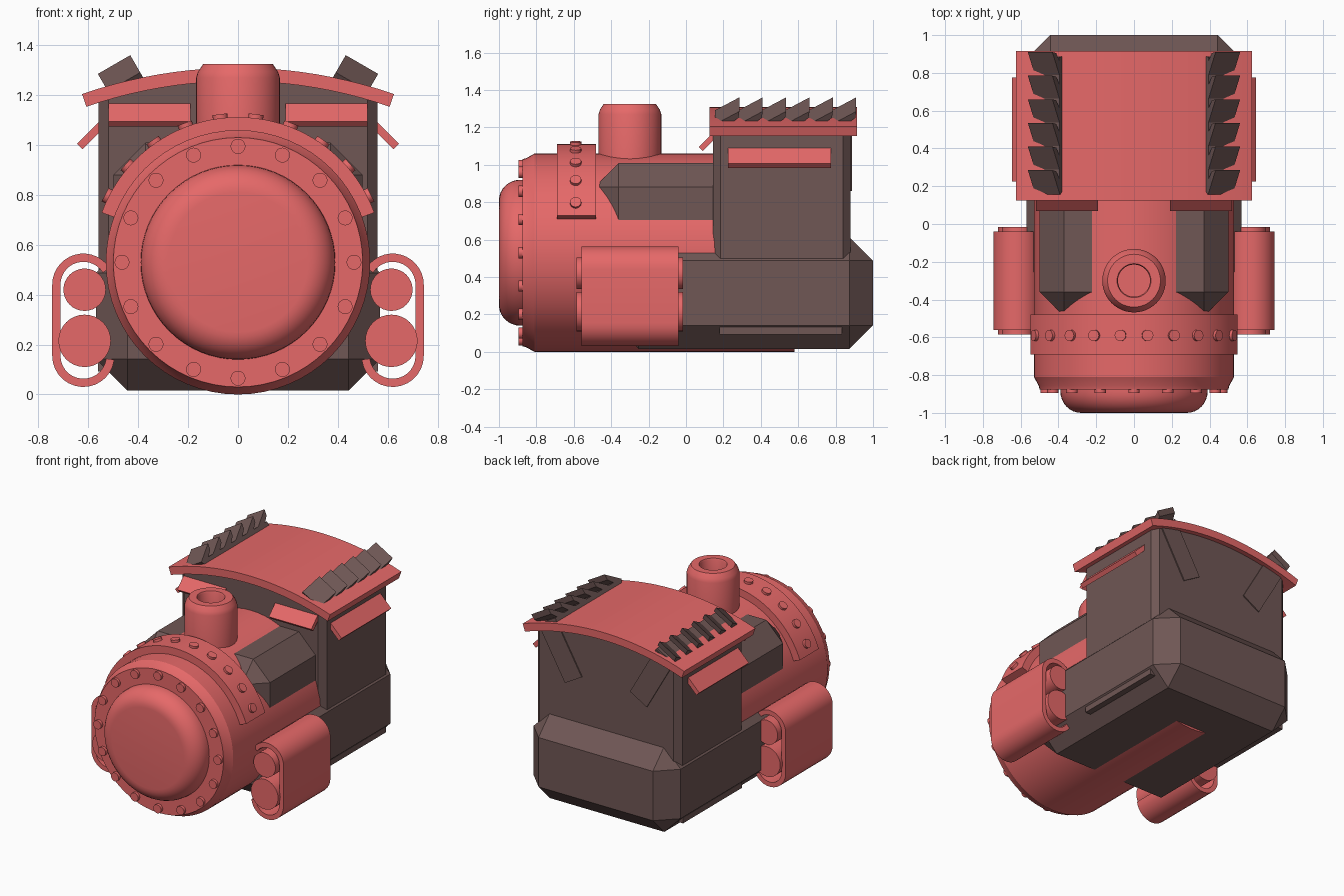
import bpy, bmesh
from math import sin, cos, pi, radians, sqrt
from mathutils import Matrix, Vector

if "Cube" in bpy.data.objects:
    bpy.data.objects.remove(bpy.data.objects["Cube"])


def material(name, rgb):
    m = bpy.data.materials.new(name)
    m.diffuse_color = (*rgb, 1)
    m.use_nodes = True
    m.node_tree.nodes["Principled BSDF"].inputs["Base Color"].default_value = m.diffuse_color
    return m


RED = material("red_paint", (0.79, 0.14, 0.14))
DARK = material("dark_metal", (0.16, 0.095, 0.09))
I = Matrix.Identity(4)
FORWARD = Matrix.Rotation(pi / 2, 4, 'X')      # turns a z axis into -y


def finish(name, bm, mat, M=I):
    bm.transform(M)
    bmesh.ops.recalc_face_normals(bm, faces=bm.faces)
    me = bpy.data.meshes.new(name)
    bm.to_mesh(me)
    bm.free()
    me.materials.append(mat)
    me.shade_smooth()
    me.set_sharp_from_angle(angle=radians(28))
    ob = bpy.data.objects.new(name, me)
    bpy.context.collection.objects.link(ob)
    return ob


def lathe(name, profile, mat, M=I, n=48):
    """Revolve (radius, height) points about z."""
    bm = bmesh.new()
    rings = [[bm.verts.new((r * sin(2 * pi * i / n), r * cos(2 * pi * i / n), h))
              for i in range(n)] for r, h in profile]
    for a, b in zip(rings, rings[1:]):
        for i in range(n):
            j = (i + 1) % n
            bm.faces.new((a[i], a[j], b[j], b[i]))
    bmesh.ops.remove_doubles(bm, verts=bm.verts, dist=1e-5)
    return finish(name, bm, mat, M)


def disc(name, r, h0, h1, mat, M=I, n=32):
    return lathe(name, [(0, h0), (r, h0), (r, h1), (0, h1)], mat, M, n)


def prism(name, pts, t0, t1, mat, M=I, axis='y', chamfer=0):
    """Extrude an xz (or yz) outline along y (or x)."""
    bm = bmesh.new()
    put = (lambda p, t: (p[0], t, p[1])) if axis == 'y' else (lambda p, t: (t, p[0], p[1]))
    a = [bm.verts.new(put(p, t0)) for p in pts]
    b = [bm.verts.new(put(p, t1)) for p in pts]
    bm.faces.new(a)
    bm.faces.new(b)
    for i in range(len(pts)):
        j = (i + 1) % len(pts)
        bm.faces.new((a[i], a[j], b[j], b[i]))
    if chamfer:
        edges = [e for e in bm.edges
                 if abs((e.verts[0].co - e.verts[1].co).normalized().z) > 0.99]
        bmesh.ops.bevel(bm, geom=edges, offset=chamfer, segments=1, affect='EDGES')
    return finish(name, bm, mat, M)


def box(name, lo, hi, mat, M=I, bevel=0):
    bm = bmesh.new()
    lo, hi = Vector(lo), Vector(hi)
    bmesh.ops.create_cube(bm, size=1, matrix=Matrix.Translation((lo + hi) / 2)
                          @ Matrix.Diagonal((*(hi - lo), 1)))
    if bevel:
        bmesh.ops.bevel(bm, geom=bm.edges[:], offset=bevel, segments=1, affect='EDGES')
    return finish(name, bm, mat, M)


def arc(cx, cz, r, a0, a1, n):
    return [(cx + r * cos(radians(a0 + (a1 - a0) * i / n)),
             cz + r * sin(radians(a0 + (a1 - a0) * i / n))) for i in range(n + 1)]


# boiler with its rounded front door
AXIS = Matrix.Translation((0, 0, 0.53))
door = [(0.28 + 0.11 * cos(i * pi / 16), 0.885 + 0.115 * sin(i * pi / 16)) for i in range(9)]
lathe("boiler", [(0, -0.58), (0.53, -0.58), (0.53, 0.81), (0.505, 0.855), (0.5, 0.875),
                 (0.39, 0.875)] + door + [(0, 1.0)], RED, AXIS @ FORWARD, 64)
for i in range(16):
    a = i * pi / 8
    disc("door_rivet", 0.03, 0.86, 0.895, RED,
         Matrix.Translation((0.465 * cos(a), 0, 0.53 + 0.465 * sin(a))) @ FORWARD, 16)

# riveted strap over the boiler
prism("boiler_band", arc(0, 0.53, 0.582, 20, 160, 40) + arc(0, 0.53, 0.52, 160, 20, 40),
      -0.69, -0.48, RED)
for i in range(10):
    disc("band_rivet", 0.03, 0.57, 0.598, RED, Matrix.Translation((0, -0.59, 0.53))
         @ Matrix.Rotation(radians(-63 + 14 * i), 4, 'Y'), 16)

# chimney with a hollow top
lathe("chimney", [(0.168, 0.95), (0.168, 1.27), (0.16, 1.295), (0.14, 1.325), (0.09, 1.325),
                  (0.085, 1.315), (0.085, 1.15), (0, 1.15)], RED,
      Matrix.Translation((0, -0.3, 0)))

# chamfered base and the tanks emerging from the boiler
box("base", (-0.57, -0.38, 0.015), (0.57, 1.0, 0.615), DARK, bevel=0.127)
box("side_tanks", (-0.5, -0.49, 0.4), (0.5, 0.4, 1.01), DARK, bevel=0.13)

# cab with an arched top under the roof
ZC = -0.602
h = radians(17.5)
cab_top = [(1.87 * sin(h * (1 - i / 6)), ZC + 1.87 * cos(h * (1 - i / 6))) for i in range(13)]
cab_top[0], cab_top[-1] = (0.56, cab_top[0][1]), (-0.56, cab_top[-1][1])
prism("cab", [(-0.56, 0.3), (0.56, 0.3)] + cab_top, 0.145, 0.88, DARK, chamfer=0.04)
prism("roof", arc(0, ZC, 1.912, 70.9, 109.1, 20) + arc(0, ZC, 1.858, 109.1, 70.9, 20),
      0.125, 0.915, RED)

for s in (-1, 1):
    # window visors on the front and the sides
    box("front_visor", (-0.165, -0.05, -0.015), (0.165, 0.05, 0.015), RED,
        Matrix.Translation((s * 0.355, 0.115, 1.12)) @ Matrix.Rotation(pi / 4, 4, 'X'))
    box("side_visor", (-0.06, 0.225, -0.016), (0.06, 0.775, 0.016), RED,
        Matrix.Translation((s * 0.592, 0, 1.037)) @ Matrix.Rotation(s * pi / 4, 4, 'Y'))

    # sloping roof vent with six louvres and its tail down the cab back
    V = Matrix.Translation((s * 0.452, 0, 1.245)) @ Matrix.Rotation(s * radians(30), 4, 'Y')
    box("vent_rail", (-0.075, 0.18, -0.04), (0.075, 0.885, 0.015), DARK, V)
    box("vent_tail", (-0.075, 0.8, -0.4), (0.075, 0.888, 0), DARK, V)
    for i in range(6):
        y = 0.155 + 0.125 * i
        prism("vent_louvre", [(y, 0.01), (y + 0.13, 0.09), (y + 0.125, 0.05), (y + 0.03, -0.03)],
              -0.075, 0.075, DARK, V, axis='x')

    # step strip along the lower side
    x0, x1 = sorted((s * 0.48, s * 0.562))
    box("side_strip", (x0, 0.18, 0.092), (x1, 0.835, 0.132), DARK)

    # curved shell holding two horizontal cylinders
    outer = arc(0.62, 0.155, 0.125, 187, 360, 14) + arc(0.62, 0.44, 0.125, 0, 148, 14)
    inner = arc(0.62, 0.44, 0.092, 148, 0, 14) + arc(0.62, 0.155, 0.092, 360, 187, 14)
    prism("cylinder_shell", [(s * x, z) for x, z in outer + inner], -0.56, -0.04, RED)
    for r, z in ((0.085, 0.42), (0.105, 0.215)):
        disc("side_cylinder", r, 0.015, 0.585, RED,
             Matrix.Translation((s * 0.615, 0, z)) @ FORWARD)
